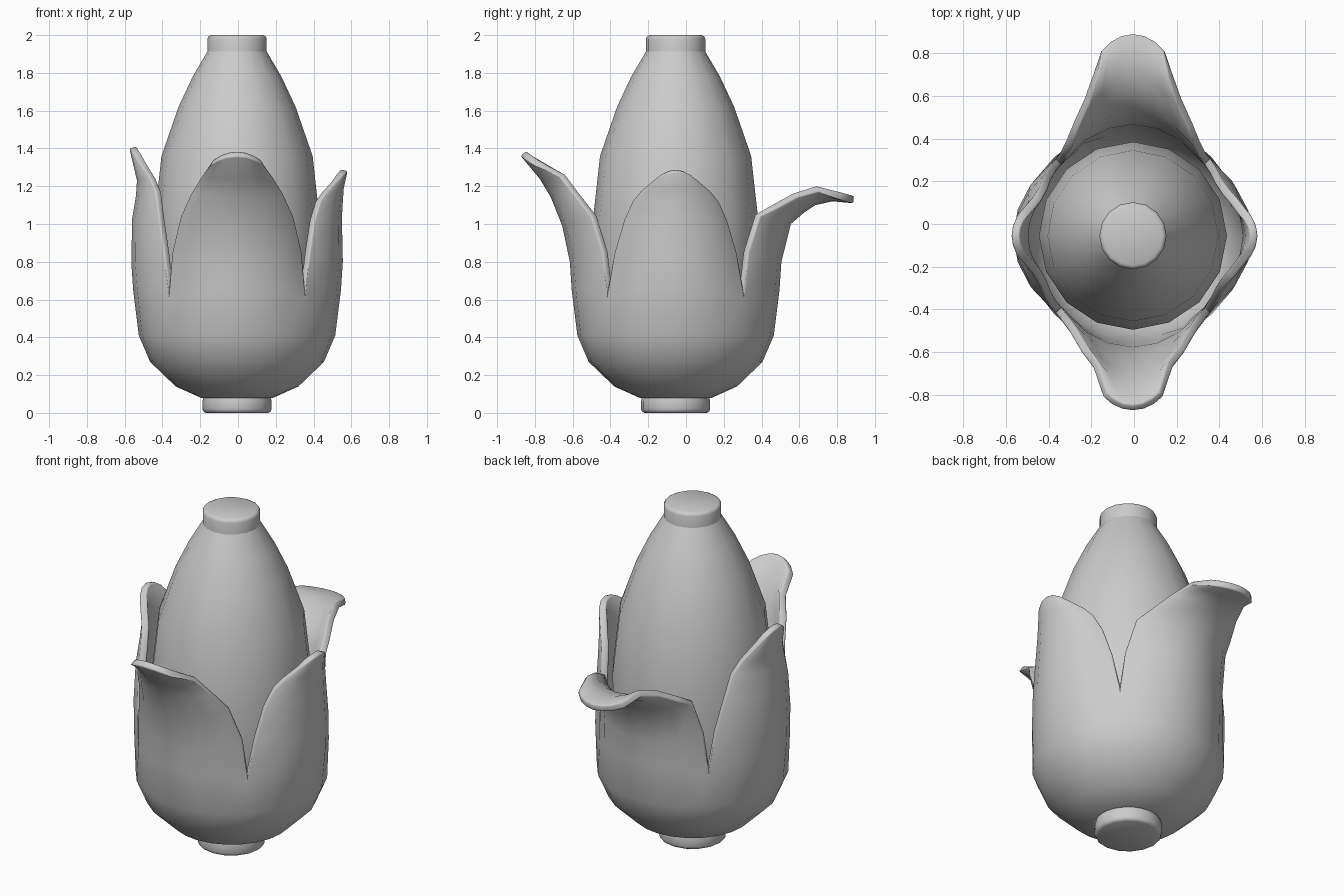
import bpy, bmesh
from math import sin, cos, pi, radians

if "Cube" in bpy.data.objects:
    bpy.data.objects.remove(bpy.data.objects["Cube"])

CX, CY = -0.005, -0.055   # shared vertical axis of the cob


def finish(bm, name, angle):
    me = bpy.data.meshes.new(name)
    bm.to_mesh(me)
    bm.free()
    ob = bpy.data.objects.new(name, me)
    bpy.context.collection.objects.link(ob)
    bpy.ops.object.select_all(action='DESELECT')
    bpy.context.view_layer.objects.active = ob
    ob.select_set(True)
    bpy.ops.object.shade_smooth_by_angle(angle=radians(angle))
    return ob


def lathe(name, profile, n=16, angle=40):
    """Closed solid of revolution from (radius, z) points, bottom to top."""
    bm = bmesh.new()
    rings = [[bm.verts.new((CX + r * cos(2 * pi * i / n), CY + r * sin(2 * pi * i / n), z))
              for i in range(n)] for r, z in profile]
    for a, b in zip(rings, rings[1:]):
        for i in range(n):
            j = (i + 1) % n
            bm.faces.new((a[i], a[j], b[j], b[i]))
    bm.faces.new(rings[0][::-1])
    bm.faces.new(rings[-1])
    return finish(bm, name, angle)


# Cob, tip cap and stem
lathe("cob", [(0.17, 0.09), (0.30, 0.18), (0.39, 0.36), (0.43, 0.65), (0.44, 1.0),
              (0.40, 1.36), (0.31, 1.62), (0.235, 1.78), (0.15, 1.925)])
lathe("tip_cap", [(0.157, 1.88), (0.157, 1.98), (0.152, 1.993), (0.138, 2.0)], angle=50)
lathe("stem", [(0.165, 0.0), (0.178, 0.007), (0.183, 0.02), (0.183, 0.06), (0.175, 0.10)], angle=50)

# Husk: rows are (centre z, centre distance, edge z, edge distance, half width)
K = cos(pi / 4)
base = [(z, r, z, r * K, r * K) for r, z in
        [(0.18, 0.075), (0.325, 0.14), (0.46, 0.27), (0.52, 0.41)]]
base.append((0.65, 0.55, 0.65, 0.362, 0.362))
leaves = {
    0: [(.80, .56, .85, .385, .325), (1.03, .555, 1.02, .41, .275), (1.12, .56, 1.12, .44, .23),
        (1.19, .565, 1.17, .475, .19), (1.28, .585, 1.23, .53, .12)],
    90: [(.80, .56, .85, .385, .345), (1.0, .61, 1.04, .445, .315), (1.06, .68, 1.08, .53, .28),
         (1.10, .74, 1.14, .64, .23), (1.12, .83, 1.17, .75, .19), (1.11, .94, 1.13, .86, .15)],
    180: [(.80, .56, .85, .385, .335), (1.03, .555, 1.02, .41, .29), (1.15, .535, 1.17, .43, .24),
          (1.23, .53, 1.24, .46, .19), (1.40, .57, 1.33, .52, .12)],
    270: [(.80, .56, .85, .385, .345), (.99, .60, 1.04, .445, .30), (1.14, .66, 1.16, .54, .245),
          (1.24, .72, 1.25, .61, .19), (1.36, .82, 1.31, .755, .14)],
}
SEG = 6
bm = bmesh.new()
for deg, rows in leaves.items():
    ca, sa = cos(radians(deg)), sin(radians(deg))
    grid = []
    for zc, dc, ze, de, w in base + rows:
        line = []
        for i in range(SEG + 1):
            a = (2 * i / SEG - 1) * pi / 4
            f = (cos(a) - K) / (1 - K)      # 1 on the midrib, 0 on the edge
            d, z, t = de + (dc - de) * f, ze + (zc - ze) * f, w * sin(a) / K
            line.append(bm.verts.new((CX + d * ca - t * sa, CY + d * sa + t * ca, z)))
        grid.append(line)
    for a, b in zip(grid, grid[1:]):
        for i in range(SEG):
            bm.faces.new((a[i], a[i + 1], b[i + 1], b[i]))
bmesh.ops.remove_doubles(bm, verts=bm.verts, dist=0.001)
husk = finish(bm, "husk", 60)

# Leaf thickness with softened rims
sol = husk.modifiers.new("thickness", 'SOLIDIFY')
sol.thickness, sol.offset = 0.04, -1
bev = husk.modifiers.new("soft_rim", 'BEVEL')
bev.width, bev.segments, bev.limit_method, bev.angle_limit = 0.01, 2, 'ANGLE', radians(60)
